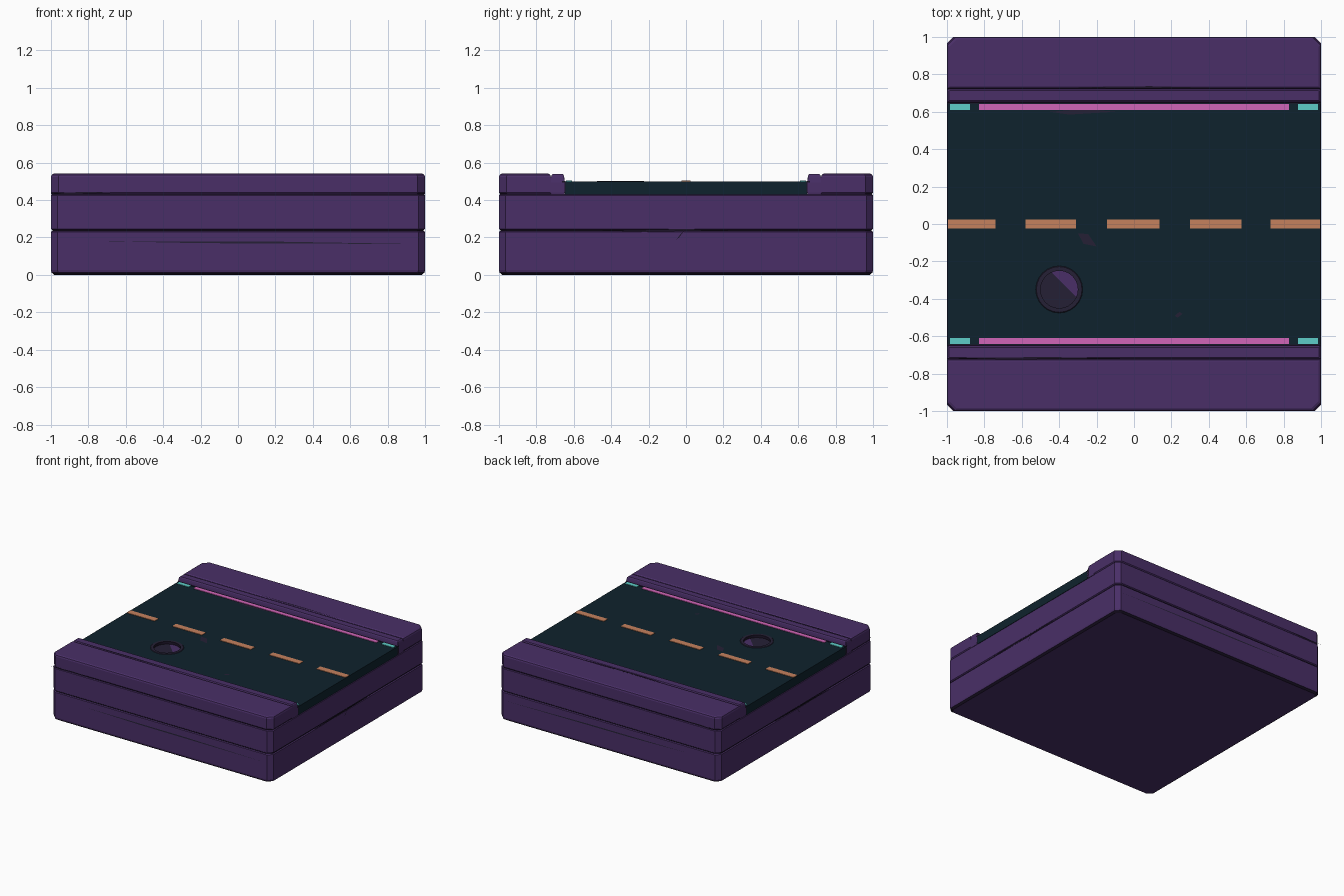
import bpy, bmesh, math

if "Cube" in bpy.data.objects:
    bpy.data.objects.remove(bpy.data.objects["Cube"])


def material(name, r, g, b):
    m = bpy.data.materials.new(name)
    m.diffuse_color = (r, g, b, 1)
    m.use_nodes = True
    m.node_tree.nodes["Principled BSDF"].inputs["Base Color"].default_value = m.diffuse_color
    return m


PURPLE = material("purple stone", 0.067, 0.028, 0.136)
DARK = material("dark seam", 0.012, 0.007, 0.022)
ROAD = material("dark teal asphalt", 0.0045, 0.0165, 0.026)
WORN = material("worn grey purple", 0.018, 0.0145, 0.036)
ORANGE = material("orange paint", 0.56, 0.22, 0.11)
PINK = material("pink paint", 0.64, 0.13, 0.48)
CYAN = material("cyan paint", 0.11, 0.61, 0.58)


def finish(bm, name, mats):
    bmesh.ops.recalc_face_normals(bm, faces=bm.faces[:])
    me = bpy.data.meshes.new(name)
    bm.to_mesh(me)
    bm.free()
    ob = bpy.data.objects.new(name, me)
    bpy.context.collection.objects.link(ob)
    for m in mats:
        me.materials.append(m)
    return ob


def plan(x0, x1, y0, y1, c_low, c_high):
    """Rectangle with chamfered corners on its low-y and high-y sides."""
    a, b = max(c_low, 0.001), max(c_high, 0.001)
    return [(x0 + a, y0), (x1 - a, y0), (x1, y0 + a), (x1, y1 - b),
            (x1 - b, y1), (x0 + b, y1), (x0, y1 - b), (x0, y0 + a)]


def stack(name, box, chamfers, levels, grooves=()):
    """Loft a chamfered block through (z, inset) levels; listed bands are dark."""
    x0, x1, y0, y1 = box
    bm = bmesh.new()
    rings = []
    for z, i in levels:
        pts = plan(x0 + i, x1 - i, y0 + i, y1 - i, *chamfers)
        rings.append([bm.verts.new((x, y, z)) for x, y in pts])
    for k in range(len(rings) - 1):
        lo, hi = rings[k], rings[k + 1]
        for j in range(8):
            n = (j + 1) % 8
            f = bm.faces.new((lo[j], lo[n], hi[n], hi[j]))
            f.material_index = 1 if k in grooves else 0
    bm.faces.new(rings[0][::-1])
    bm.faces.new(rings[-1])
    return finish(bm, name, [PURPLE, DARK])


def plate(name, x0, x1, y0, y1, z0, z1, mat):
    bm = bmesh.new()
    bmesh.ops.create_cube(bm, size=1)
    for v in bm.verts:
        v.co = (x1 if v.co.x > 0 else x0, y1 if v.co.y > 0 else y0,
                z1 if v.co.z > 0 else z0)
    return finish(bm, name, [mat])


def sliver(name, p, q, width, mat, up):
    """Thin tapered crack lying on a surface; up is the width direction."""
    bm = bmesh.new()
    at = lambda t, w: [p[i] + (q[i] - p[i]) * t + up[i] * w for i in range(3)]
    pts = [at(0, 0), at(0.3, -width / 2), at(1, 0), at(0.55, width / 2)]
    bm.faces.new([bm.verts.new(v) for v in pts])
    return finish(bm, name, [mat])


# Foundation: two stone courses with a thin seam between them
stack("foundation", (-1, 1, -1, 1), (0.035, 0.035),
      [(0, 0.018), (0.012, 0.003), (0.025, 0), (0.23, 0), (0.235, 0.008),
       (0.24, 0.008), (0.246, 0), (0.425, 0), (0.43, 0.006), (0.435, 0.006)],
      grooves=(0, 4, 8))

# Pavements and kerbs along both sides of the road
for s, side in ((-1, "front"), (1, "back")):
    def span(a, b):
        return (-1, 1, min(s * a, s * b), max(s * a, s * b))
    ch = (0.04, 0) if s < 0 else (0, 0.04)
    stack(side + "_pavement", span(0.722, 1.0), ch,
          [(0.432, 0.006), (0.44, 0), (0.524, 0), (0.535, 0.004), (0.541, 0.013)])
    kerb = stack(side + "_kerb", span(0.648, 0.725), (0, 0),
                 [(0.43, 0.002), (0.44, 0), (0.495, 0.0), (0.52, 0.003),
                  (0.534, 0.006), (0.54, 0.012)])
    # dark gutter between kerb and road
    plate(side + "_gutter", -1, 1, *sorted((s * 0.643, s * 0.662)), 0.44, 0.503, DARK)
    # painted edge line with short end marks
    ya, yb = sorted((s * 0.61, s * 0.642))
    plate(side + "_edge_line", -0.83, 0.83, ya, yb, 0.499, 0.504, PINK)
    for x, end in ((-0.93, "left"), (0.93, "right")):
        plate(f"{side}_{end}_mark", x - 0.053, x + 0.053, ya, yb, 0.499, 0.504, CYAN)

# Road slab with a round recess for the manhole
road = plate("road", -0.998, 0.998, -0.646, 0.646, 0.43, 0.5, ROAD)
MX, MY = -0.4, -0.35
bm = bmesh.new()
bmesh.ops.create_cone(bm, cap_ends=True, segments=24, radius1=0.105, radius2=0.105, depth=0.06)
bmesh.ops.translate(bm, verts=bm.verts[:], vec=(MX, MY, 0.505))
cutter = finish(bm, "manhole_cutter", [ROAD])
cutter.hide_render = True
cutter.hide_viewport = True
cut = road.modifiers.new("manhole", "BOOLEAN")
cut.operation = "DIFFERENCE"
cut.object = cutter
cut.solver = "EXACT"

# Manhole cover, split into a worn and a clean part
bm = bmesh.new()
bmesh.ops.create_circle(bm, cap_ends=True, segments=24, radius=0.105)
bmesh.ops.bisect_plane(bm, geom=bm.verts[:] + bm.edges[:] + bm.faces[:],
                       plane_co=(0.025, 0.025, 0), plane_no=(1, 1, 0))
for f in bm.faces:
    c = f.calc_center_median()
    f.material_index = 1 if c.x + c.y > 0.05 else 0
bmesh.ops.translate(bm, verts=bm.verts[:], vec=(MX, MY, 0.48))
cover = finish(bm, "manhole_cover", [WORN, PURPLE])

# Manhole rim
bm = bmesh.new()
ring = []
for k in range(24):
    a = k * math.tau / 24
    ring.append([bm.verts.new((MX + r * math.cos(a), MY + r * math.sin(a), z))
                 for r, z in ((0.1, 0.481), (0.1, 0.503), (0.122, 0.503), (0.127, 0.499))])
for k in range(24):
    a, b = ring[k], ring[(k + 1) % 24]
    for j in range(3):
        f = bm.faces.new((a[j], b[j], b[j + 1], a[j + 1]))
        f.material_index = 1 if j == 0 else 0
finish(bm, "manhole_rim", [WORN, DARK])

# Dashed centre line
for i, (a, b) in enumerate([(-0.995, -0.74), (-0.58, -0.31), (-0.145, 0.135),
                            (0.3, 0.575), (0.73, 0.995)]):
    plate(f"centre_dash_{i + 1}", a, b, -0.025, 0.025, 0.499, 0.504, ORANGE)

# Cracks in the pavement tops and the stone sides
X, Y, Z = (1, 0, 0), (0, 1, 0), (0, 0, 1)
sliver("back_pavement_crack", (-0.32, 0.732, 0.542), (0.42, 0.728, 0.542), 0.014, DARK, Y)
sliver("front_pavement_crack", (-1, -0.716, 0.542), (0.0, -0.72, 0.542), 0.014, DARK, Y)
for s in (-1, 1):
    sliver("front_back_seam", (-1, s * 1.001, 0.436), (-0.66, s * 1.001, 0.44), 0.012, DARK, Z)
    sliver("front_back_scuff", (-0.7, s * 1.001, 0.18), (0.95, s * 1.001, 0.165), 0.012, WORN, Z)
    sliver("end_crack", (s * 1.001, -0.45, 0.236), (s * 1.001, 0.3, 0.24), 0.014, DARK, Z)
    sliver("end_chip", (s * 1.001, -0.05, 0.19), (s * 1.001, -0.01, 0.235), 0.01, DARK, Z)

# Worn patches on the asphalt
sliver("road_patch_large", (-0.3, -0.05, 0.501), (-0.2, -0.12, 0.501), 0.07, WORN, Y)
sliver("road_patch_small", (0.22, -0.49, 0.501), (0.26, -0.48, 0.501), 0.03, WORN, Y)
sliver("road_patch_edge", (-0.45, 0.6, 0.501), (-0.1, 0.6, 0.501), 0.03, WORN, Y)
